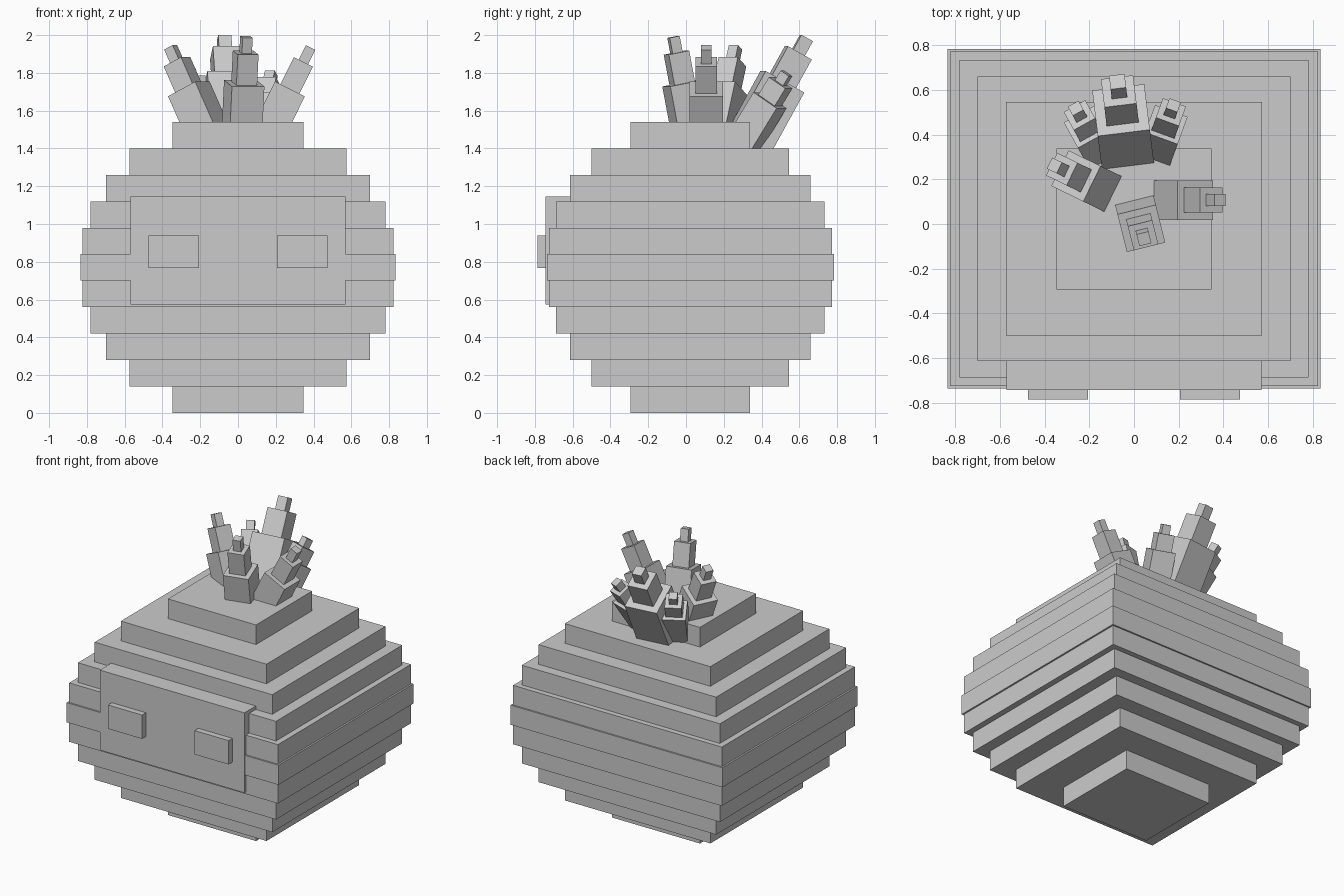
import bpy
import bmesh
from math import radians
from mathutils import Matrix, Vector

cube = bpy.data.objects.get("Cube")
if cube:
    bpy.data.objects.remove(cube, do_unlink=True)

grey = bpy.data.materials.new("stone_grey")
grey.use_nodes = True
grey.diffuse_color = (0.6, 0.6, 0.6, 1)
grey.node_tree.nodes["Principled BSDF"].inputs["Base Color"].default_value = (0.6, 0.6, 0.6, 1)


def make_object(name, boxes, matrix=Matrix()):
    """Join boxes, each given as (centre, size), into one flat-shaded object."""
    bm = bmesh.new()
    for centre, size in boxes:
        bmesh.ops.create_cube(bm, size=1, matrix=Matrix.Translation(centre) @ Matrix.Diagonal((*size, 1)))
    mesh = bpy.data.meshes.new(name)
    bm.to_mesh(mesh)
    bm.free()
    mesh.materials.append(grey)
    obj = bpy.data.objects.new(name, mesh)
    obj.matrix_world = matrix
    bpy.context.collection.objects.link(obj)
    return obj


# Stepped body: slabs mirrored about the widest middle slab
STEP = 0.14
lower = [0.347, 0.574, 0.70, 0.781, 0.823]
for i, half in enumerate(lower + [0.835] + lower[::-1]):
    make_object(f"body_layer_{i + 1}",
                [((0, 0.023, STEP * (i + 0.5)), (2 * half, 1.82 * half, STEP))])

# Face plate and eyes
make_object("face_plate", [((0, -0.67, 0.86), (1.14, 0.145, 0.57))])
for side, name in ((1, "left_eye"), (-1, "right_eye")):
    make_object(name, [((side * 0.341, -0.755, 0.853), (0.268, 0.06, 0.17))])


def crystal(name, shoulder, azimuth, tilt, widths, mid_len, tip_len):
    """Three shrinking blocks along a leaning axis; shoulder is the top of the thick base."""
    base_w, mid_w, tip_w = widths
    root = 0.45
    boxes = [
        ((0, 0, -root / 2), (base_w, base_w, root)),
        ((0, 0, mid_len / 2), (mid_w, mid_w, mid_len)),
        ((0, 0, (mid_len + tip_len) / 2), (tip_w, tip_w, tip_len - mid_len)),
    ]
    lean = Matrix.Rotation(radians(azimuth), 4, "Z") @ Matrix.Rotation(radians(tilt), 4, "Y")
    make_object(name, boxes, Matrix.Translation(Vector(shoulder)) @ lean)


# Cluster of crystals on the top
medium = (0.177, 0.113, 0.055)
small = (0.155, 0.11, 0.055)
large = (0.235, 0.145, 0.07)
crystal("front_crystal", (0.033, -0.02, 1.745), -76, 11, medium, 0.165, 0.25)
crystal("left_crystal", (0.275, 0.107, 1.715), 0, 26.5, medium, 0.16, 0.245)
crystal("right_crystal", (-0.26, 0.215, 1.715), 154, 26, medium, 0.16, 0.245)
crystal("back_crystal", (-0.058, 0.51, 1.753), 97, 29, large, 0.175, 0.265)
crystal("back_right_crystal", (-0.215, 0.435, 1.665), 119, 33, small, 0.11, 0.175)
crystal("back_left_crystal", (0.145, 0.445, 1.655), 70, 33, small, 0.11, 0.17)
